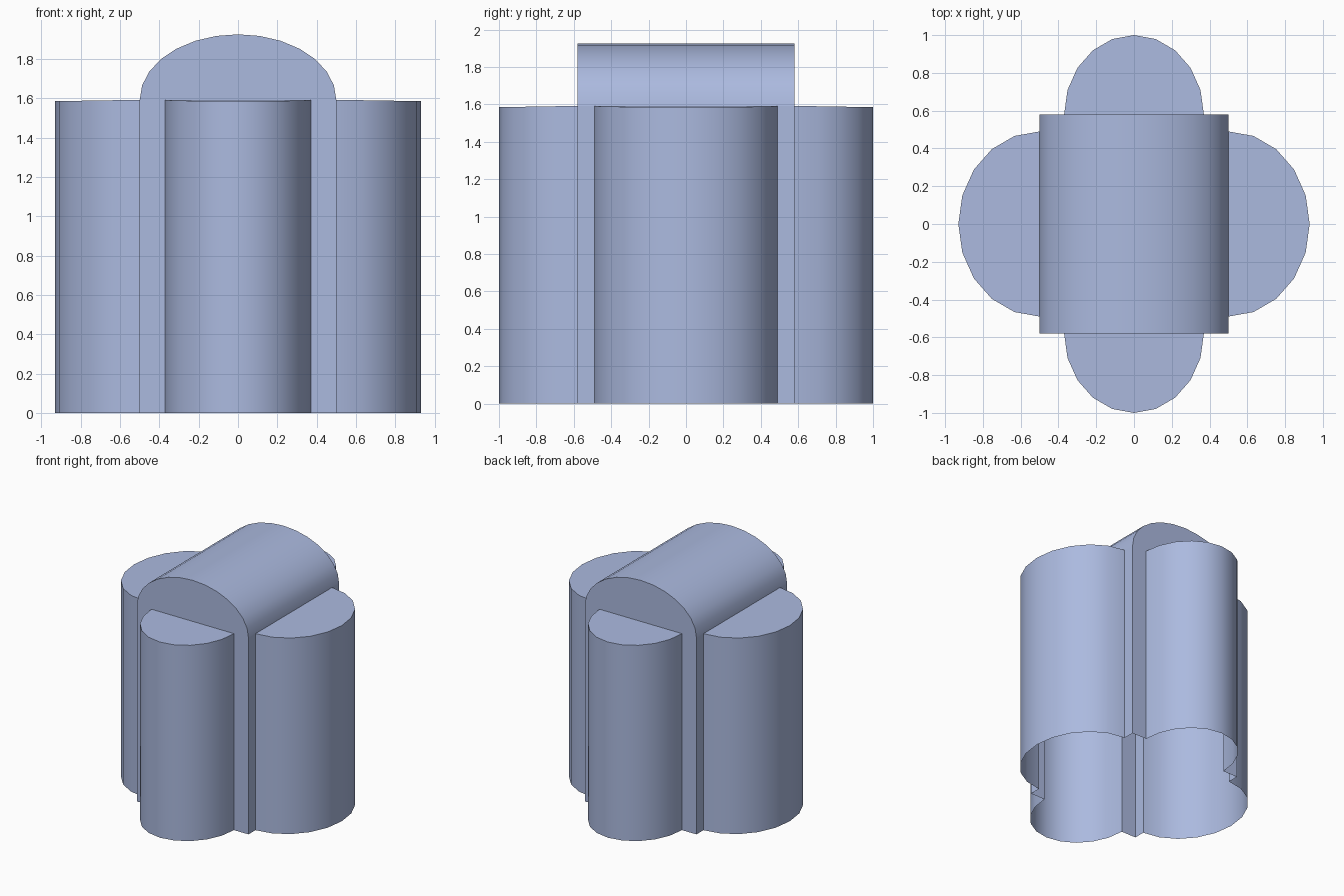
import bpy, math

if "Cube" in bpy.data.objects:
    bpy.data.objects.remove(bpy.data.objects["Cube"])

W, L = 0.5, 0.58          # half width and half length of the central vault
SPRING, RISE = 1.592, 0.333
SIDE_HALF, SIDE_DEPTH = 0.49, 0.43    # lobes on the left and right
END_HALF, END_DEPTH = 0.37, 0.42      # lobes on the front and back

mat = bpy.data.materials.new("blue grey")
mat.diffuse_color = (0.41, 0.49, 0.74, 1)
mat.use_nodes = True
mat.node_tree.nodes["Principled BSDF"].inputs["Base Color"].default_value = mat.diffuse_color


def make(name, verts, faces):
    mesh = bpy.data.meshes.new(name)
    mesh.from_pydata(verts, [], faces)
    mesh.materials.append(mat)
    obj = bpy.data.objects.new(name, mesh)
    bpy.context.collection.objects.link(obj)
    bpy.ops.object.select_all(action='DESELECT')
    obj.select_set(True)
    bpy.context.view_layer.objects.active = obj
    bpy.ops.object.shade_smooth_by_angle(angle=math.radians(30))
    return obj


def lobe(name, half, depth, offset, turn):
    """Half-elliptical open-bottomed lobe with a slightly sloping flat top."""
    n = 10
    low, high = [], []
    c, s = math.cos(turn), math.sin(turn)
    for i in range(n + 1):
        a = -math.pi / 2 + math.pi * i / n
        x, y = offset + depth * math.cos(a), half * math.sin(a)
        p = (x * c - y * s, x * s + y * c)
        low.append((*p, 0))
        high.append((*p, SPRING - 0.007 * math.cos(a)))
    m = n + 1
    faces = [(i, i + 1, m + i + 1, m + i) for i in range(n)]
    faces.append(tuple(range(m, 2 * m)))
    make(name, low + high, faces)


# Four lobes around the vault
lobe("right_lobe", SIDE_HALF, SIDE_DEPTH, W, 0)
lobe("back_lobe", END_HALF, END_DEPTH, L, math.pi / 2)
lobe("left_lobe", SIDE_HALF, SIDE_DEPTH, W, math.pi)
lobe("front_lobe", END_HALF, END_DEPTH, L, -math.pi / 2)

# Barrel roof with its two end walls
n = 14
arch = [(W * math.cos(math.pi * i / n), SPRING + RISE * math.sin(math.pi * i / n))
        for i in range(n + 1)]
m = n + 1
verts = [(x, -L, z) for x, z in arch] + [(x, L, z) for x, z in arch]
faces = [(i, m + i, m + i + 1, i + 1) for i in range(n)]
faces += [tuple(range(m)), tuple(reversed(range(m, 2 * m)))]
make("barrel_roof", verts, faces)

# Corner walls between neighbouring lobes
for sx, xname in ((1, "right"), (-1, "left")):
    for sy, yname in ((1, "back"), (-1, "front")):
        plan = [(sx * W, sy * SIDE_HALF), (sx * W, sy * L), (sx * END_HALF, sy * L)]
        verts = [(x, y, z) for z in (0, SPRING) for x, y in plan]
        faces = [(0, 1, 4, 3), (1, 2, 5, 4)]
        if sx * sy < 0:
            faces = [f[::-1] for f in faces]
        make(f"{yname}_{xname}_corner_wall", verts, faces)
